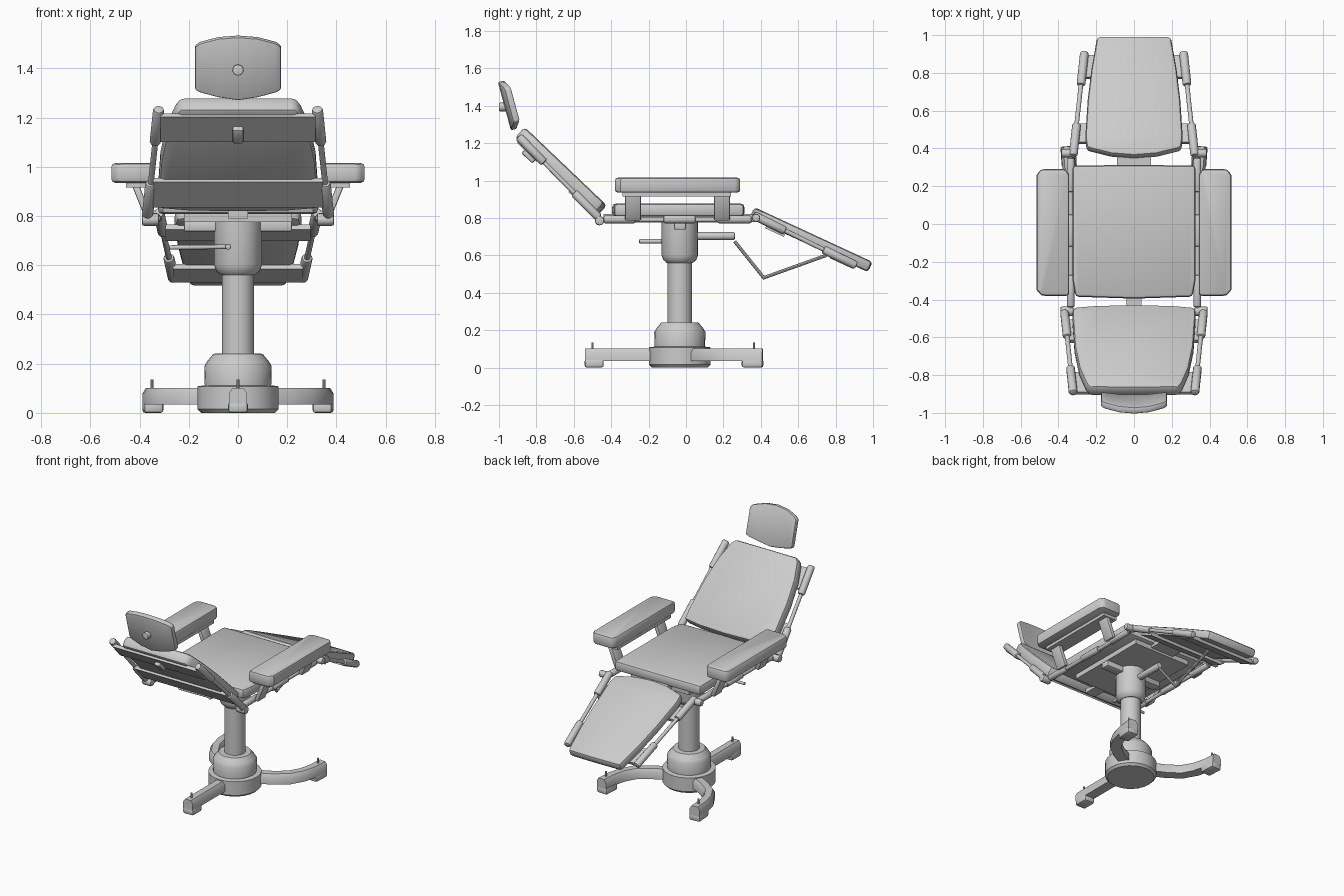
import bpy, bmesh, math
from mathutils import Vector, Matrix

if "Cube" in bpy.data.objects:
    bpy.data.objects.remove(bpy.data.objects["Cube"])


def finish(name, bm, bevel=0, seg=2, mirror=False, bevel_angle=40):
    bmesh.ops.recalc_face_normals(bm, faces=bm.faces)
    if bevel:
        edges = [e for e in bm.edges if e.calc_face_angle(0) > math.radians(bevel_angle)]
        bmesh.ops.bevel(bm, geom=edges, offset=bevel, segments=seg, profile=0.5,
                        affect='EDGES', clamp_overlap=True)
    me = bpy.data.meshes.new(name)
    bm.to_mesh(me)
    bm.free()
    me.shade_smooth()
    me.set_sharp_from_angle(angle=math.radians(35))
    ob = bpy.data.objects.new(name, me)
    bpy.context.collection.objects.link(ob)
    if mirror:
        ob.modifiers.new("mirror", 'MIRROR').use_mirror_merge = False
    return ob


def frame(p, q):
    """Local x = width, y = along the (y, z) line p to q, z = its normal."""
    d = Vector((0, q[0] - p[0], q[1] - p[1])).normalized()
    n = Vector((1, 0, 0)).cross(d)
    m = Matrix((Vector((1, 0, 0)), d, n)).transposed().to_4x4()
    return Matrix.Translation((0, p[0], p[1])) @ m


def prism(name, outline, w0, w1, mat=Matrix(), **kw):
    bm = bmesh.new()
    lo = [bm.verts.new(mat @ Vector((x, y, w0))) for x, y in outline]
    hi = [bm.verts.new(mat @ Vector((x, y, w1))) for x, y in outline]
    bm.faces.new(lo)
    bm.faces.new(hi)
    n = len(lo)
    for i in range(n):
        bm.faces.new((lo[i], lo[(i + 1) % n], hi[(i + 1) % n], hi[i]))
    return finish(name, bm, **kw)


def box(name, x, y, z, mat=Matrix(), **kw):
    return prism(name, [(x[0], y[0]), (x[1], y[0]), (x[1], y[1]), (x[0], y[1])], z[0], z[1], mat, **kw)


def symmetric(half):
    """Close a right-hand half outline by reflecting it."""
    return half + [(-x, y) for x, y in reversed(half) if x > 0]


def rod(name, p, q, r, sides=12, **kw):
    p, q = Vector(p), Vector(q)
    rot = (q - p).to_track_quat('Z', 'Y').to_matrix().to_4x4()
    bm = bmesh.new()
    bmesh.ops.create_cone(bm, cap_ends=True, segments=sides, radius1=r, radius2=r,
                          depth=(q - p).length, matrix=Matrix.Translation((p + q) / 2) @ rot)
    return finish(name, bm, **kw)


def lathe(name, profile, cy, sides=24):
    bm = bmesh.new()
    rings = [[bm.verts.new((r * math.cos(2 * math.pi * i / sides),
                            cy + r * math.sin(2 * math.pi * i / sides), z))
              for i in range(sides)] for r, z in profile]
    for a, b in zip(rings, rings[1:]):
        for i in range(sides):
            j = (i + 1) % sides
            bm.faces.new((a[i], a[j], b[j], b[i]))
    bm.faces.new(rings[0])
    bm.faces.new(rings[-1])
    return finish(name, bm)


def sweep(name, path, section, **kw):
    """Sweep a (side, z) section along a flat path."""
    pts = [Vector(p) for p in path]
    bm = bmesh.new()
    rings = []
    for i, p in enumerate(pts):
        d = (pts[min(i + 1, len(pts) - 1)] - pts[max(i - 1, 0)]).normalized()
        rings.append([bm.verts.new((p.x + s * d.y, p.y - s * d.x, z)) for s, z in section])
    n = len(section)
    for a, b in zip(rings, rings[1:]):
        for i in range(n):
            bm.faces.new((a[i], a[(i + 1) % n], b[(i + 1) % n], b[i]))
    bm.faces.new(rings[0])
    bm.faces.new(rings[-1])
    return finish(name, bm, **kw)


CY = -0.033  # column axis

# Base hub, column and upper sleeve
lathe("base_hub", [(0.15, 0), (0.165, 0.015), (0.165, 0.108), (0.135, 0.112),
                   (0.137, 0.19), (0.125, 0.21), (0.10, 0.24), (0.067, 0.242)], CY)
lathe("column", [(0.066, 0.23), (0.066, 0.59)], CY)
lathe("column_sleeve", [(0.07, 0.56), (0.088, 0.575), (0.097, 0.60), (0.097, 0.79)], CY)

# Three legs with feet and levelling pins
LEG = [(-0.036, 0.035), (0.036, 0.035), (0.036, 0.08), (0.022, 0.102), (-0.022, 0.102), (-0.036, 0.08)]
FOOT = [(-0.04, 0), (0.04, 0), (0.04, 0.045), (-0.04, 0.045)]
front = [(0, -0.1), (0, -0.3), (0, -0.54)]
rear = [(0.08, 0.03), (0.2, 0.09), (0.28, 0.15), (0.325, 0.23), (0.345, 0.31), (0.352, 0.41)]
sweep("front_leg", front, LEG)
sweep("front_foot", [(0, -0.44), (0, -0.542)], FOOT, bevel=0.012)
rod("front_pin", (0, -0.5, 0.09), (0, -0.5, 0.135), 0.006, 8)
sweep("rear_leg", rear, LEG, mirror=True)
sweep("rear_foot", [(0.342, 0.30), (0.35, 0.412)], FOOT, bevel=0.012, mirror=True)
rod("rear_pin", (0.349, 0.363, 0.09), (0.349, 0.363, 0.135), 0.006, 8, mirror=True)

# Seat with its frame
prism("seat", symmetric([(0, -0.395), (0.31, -0.385), (0.325, -0.3), (0.325, 0.31), (0, 0.312)]),
      0.808, 0.876, bevel=0.018)
box("seat_frame", (-0.22, 0.22), (-0.32, 0.28), (0.775, 0.81))
box("seat_cross_block", (-0.22, 0.22), (-0.065, 0.0), (0.737, 0.78), bevel=0.008)
box("rear_bracket", (-0.09, 0.09), (0.26, 0.375), (0.79, 0.82))
box("front_bracket", (-0.04, 0.04), (-0.44, -0.3), (0.79, 0.82))
rod("seat_rail", (0.335, -0.46, 0.79), (0.335, 0.37, 0.79), 0.013, mirror=True)
for i, (a, b) in enumerate([(-0.44, -0.27), (-0.12, 0.05), (0.17, 0.35)]):
    rod(f"seat_rail_clamp_{i}", (0.335, a, 0.792), (0.335, b, 0.792), 0.021, bevel=0.008, mirror=True)
rod("back_pivot", (0.32, -0.462, 0.785), (0.39, -0.462, 0.785), 0.025, bevel=0.008, mirror=True)
rod("leg_pivot", (0.31, 0.375, 0.80), (0.385, 0.375, 0.80), 0.022, bevel=0.008, mirror=True)

# Armrests on slanted posts
prism("armrest", [(0.343, -0.38), (0.49, -0.38), (0.515, -0.35), (0.515, 0.26), (0.495, 0.29),
                  (0.36, 0.29), (0.343, 0.26)], 0.935, 1.015, bevel=0.016, mirror=True)
box("armrest_plate", (0.35, 0.455), (-0.34, 0.24), (0.915, 0.937), mirror=True)
for n, y in (("front", -0.283), ("rear", 0.193)):
    slant = Matrix.Translation((0.362, y, 0.79)) @ Matrix.Rotation(math.radians(22), 4, 'Y')
    box(f"{n}_arm_post", (-0.014, 0.014), (-0.042, 0.042), (0, 0.145), slant, bevel=0.006, mirror=True)

# Backrest
BP, BQ = (-0.452, 0.842), (-0.886, 1.256)
BACK = frame(BP, BQ)
prism("backrest", symmetric([(0, -0.005), (0.2, 0.0), (0.325, 0.015), (0.325, 0.1), (0.315, 0.3),
                             (0.29, 0.46), (0.255, 0.57), (0.235, 0.603), (0, 0.603)]),
      -0.038, 0.038, BACK, bevel=0.02)
box("backrest_upper_bar", (-0.315, 0.315), (0.43, 0.575), (0.03, 0.052), BACK)
box("backrest_lower_bar", (-0.345, 0.345), (0.045, 0.195), (0.03, 0.052), BACK)
box("headrest_socket", (-0.022, 0.022), (0.44, 0.52), (0.04, 0.075), BACK, bevel=0.008)

# Leg rest
LP, LQ = (0.362, 0.826), (0.984, 0.538)
LEGS = frame(LP, LQ)
prism("leg_rest", symmetric([(0, -0.01), (0.12, 0.0), (0.25, 0.035), (0.258, 0.1), (0.245, 0.32),
                             (0.225, 0.5), (0.195, 0.685), (0, 0.687)]),
      -0.03, 0.03, LEGS, bevel=0.018)
box("leg_rest_upper_bar", (-0.295, 0.295), (0.09, 0.20), (-0.048, -0.025), LEGS)
box("leg_rest_lower_bar", (-0.265, 0.265), (0.47, 0.60), (-0.048, -0.025), LEGS)


# Side rails: a thin rod carrying a thick grip at each end
def side_rail(name, p, q):
    p, q = Vector(p), Vector(q)
    rod(name, p, q, 0.012, mirror=True)
    for tag, a, b in (("near", 0.0, 0.31), ("far", 0.68, 1.0)):
        rod(f"{name}_{tag}_grip", p.lerp(q, a), p.lerp(q, b), 0.023, bevel=0.01, mirror=True)


side_rail("back_rail", (0.368, -0.465, 0.80), (0.322, -0.895, 1.235))
side_rail("leg_rail", (0.322, 0.36, 0.815), (0.262, 0.91, 0.545))

# Curved headrest pad and its knob
HEAD = frame((-0.905, 1.28), (-0.974, 1.535))
cols = [(-0.175, 0.035, 0.215), (-0.155, 0.025, 0.232), (-0.08, 0.008, 0.256), (0, -0.003, 0.264),
        (0.08, 0.008, 0.256), (0.155, 0.025, 0.232), (0.175, 0.035, 0.215)]
bm = bmesh.new()
grid = [[[bm.verts.new(HEAD @ Vector((x, a + (b - a) * t, s * 0.018 + 0.015 - 0.8 * x * x)))
          for t in (0, 1)] for s in (1, -1)] for x, a, b in cols]
for g, h in zip(grid, grid[1:]):
    for s in (0, 1):
        bm.faces.new((g[s][0], h[s][0], h[s][1], g[s][1]))
    for t in (0, 1):
        bm.faces.new((g[0][t], h[0][t], h[1][t], g[1][t]))
for g in (grid[0], grid[-1]):
    bm.faces.new((g[0][0], g[0][1], g[1][1], g[1][0]))
finish("headrest", bm, bevel=0.009)
rod("headrest_knob", (0, -0.94, 1.393), (0, -1.0, 1.393), 0.023, 10, bevel=0.005)

# Hand lever, motor arm and leg-rest linkage
rod("lever_stem", (-0.04, -0.1, 0.675), (-0.04, -0.25, 0.675), 0.012, bevel=0.004)
rod("lever_handle", (-0.03, -0.235, 0.675), (-0.28, -0.235, 0.672), 0.009, bevel=0.003)
rod("motor_arm", (0, 0.04, 0.703), (0, 0.262, 0.703), 0.022, bevel=0.01)
rod("upper_link", (0, 0.26, 0.675), (0, 0.42, 0.475), 0.009, 8)
rod("lower_link", (0, 0.415, 0.48), (0, 0.75, 0.60), 0.009, 8)
